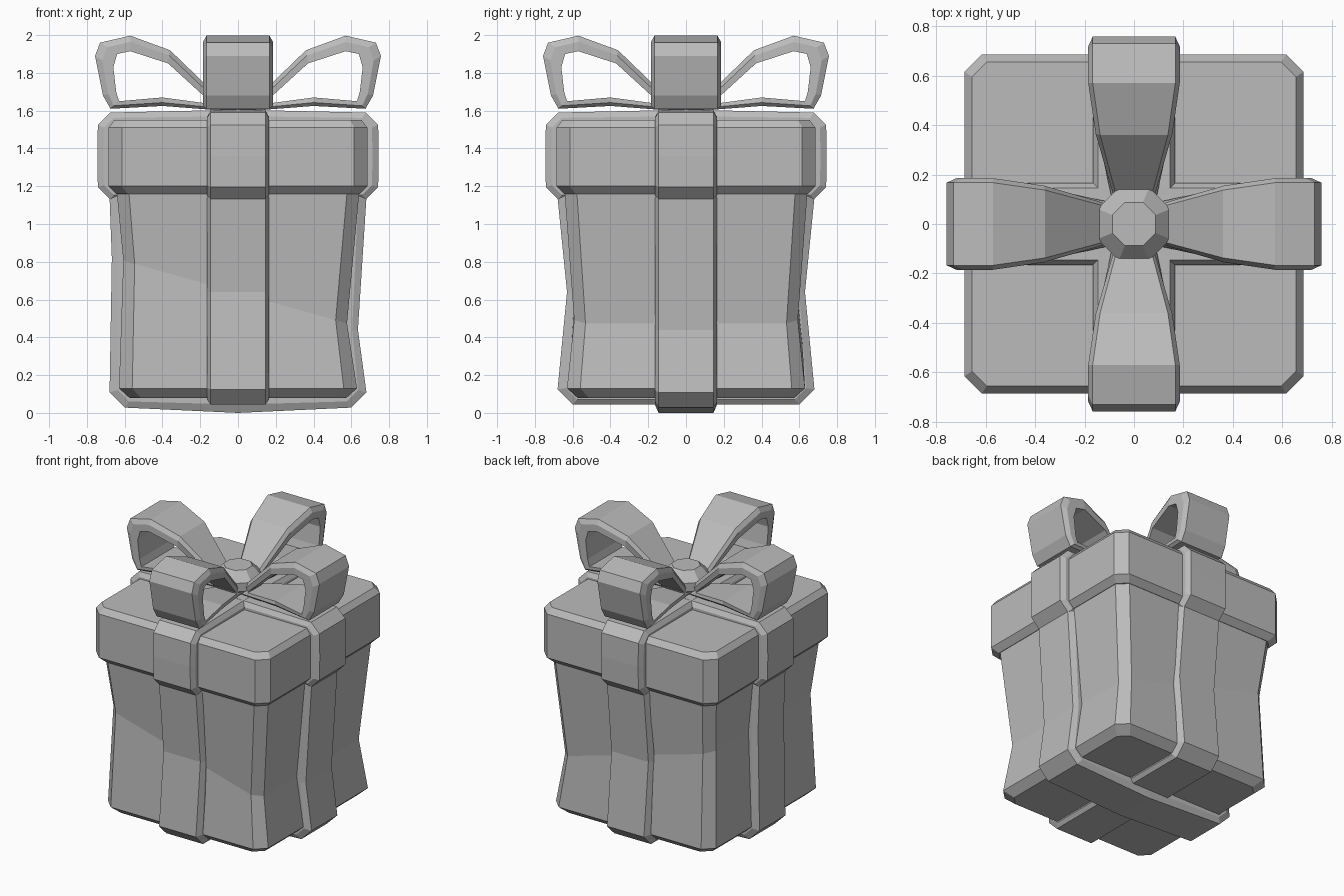
import bpy
import bmesh
from math import cos, sin, pi, radians
from mathutils import Matrix, Vector

cube = bpy.data.objects.get("Cube")
if cube:
    bpy.data.objects.remove(cube, do_unlink=True)

grey = bpy.data.materials.new("plain_grey")
grey.use_nodes = True
COLOUR = (0.5, 0.5, 0.5, 1)
grey.diffuse_color = COLOUR
grey.node_tree.nodes["Principled BSDF"].inputs["Base Color"].default_value = COLOUR


def make_object(name, bm, turn=0):
    """Finish a mesh, turned about z by some degrees."""
    bmesh.ops.transform(bm, matrix=Matrix.Rotation(radians(turn), 4, 'Z'), verts=bm.verts)
    bmesh.ops.recalc_face_normals(bm, faces=bm.faces)
    mesh = bpy.data.meshes.new(name)
    bm.to_mesh(mesh)
    bm.free()
    mesh.materials.append(grey)
    obj = bpy.data.objects.new(name, mesh)
    bpy.context.collection.objects.link(obj)
    return obj


def bridge(bm, a, b):
    for i in range(len(a)):
        j = (i + 1) % len(a)
        bm.faces.new((a[i], a[j], b[j], b[i]))


def stack(name, rings):
    """Closed solid through a list of horizontal rings."""
    bm = bmesh.new()
    loops = [[bm.verts.new(p) for p in ring] for ring in rings]
    for a, b in zip(loops, loops[1:]):
        bridge(bm, a, b)
    bm.faces.new(loops[0])
    bm.faces.new(loops[-1])
    return make_object(name, bm)


def square(half, z, cut, tilt=0, shift=0):
    """Square ring with cut corners, optionally tilted along x."""
    h, k = half, half - cut
    corners = [(h, -k), (h, k), (k, h), (-k, h), (-h, k), (-h, -k), (-k, -h), (k, -h)]
    return [Vector((x + shift, y, z + tilt * x)) for x, y in corners]


def tape(name, outer, inner, widths, turn=0, bevel=0.02):
    """Closed band in the xz plane with bevelled outer edges."""
    bm = bmesh.new()
    sections = []
    for (ox, oz), (ix, iz), w in zip(outer, inner, widths):
        mx, mz = ox + (ix - ox) * 0.4, oz + (iz - oz) * 0.4
        profile = [(ox, w - bevel, oz), (mx, w, mz), (ix, w, iz),
                   (ix, -w, iz), (mx, -w, mz), (ox, -w + bevel, oz)]
        sections.append([bm.verts.new(p) for p in profile])
    for i, section in enumerate(sections):
        bridge(bm, section, sections[(i + 1) % len(sections)])
    return make_object(name, bm, turn)


def wrap(half, low, high, cut, left, right, sag=0.0, crown=0.0):
    """Outline of a ribbon around a box, with a waist point on each side."""
    k = half - cut
    return [(0, low - sag), (k, low), (half, low + cut), right, (half, high - cut),
            (k, high), (0, high + crown), (-k, high), (-half, high - cut), left,
            (-half, low + cut), (-k, low)]


# Box with a slanted, pinched waist
stack("box_body", [
    square(0.575, 0.08, 0.06),
    square(0.63, 0.13, 0.07),
    square(0.592, 0.64, 0.06, tilt=-0.28, shift=-0.015),
    square(0.645, 1.2, 0.065)])

# Lid
stack("lid", [
    square(0.645, 1.16, 0.06),
    square(0.685, 1.2, 0.07),
    square(0.685, 1.51, 0.07),
    square(0.655, 1.55, 0.06)])

# Ribbons around the box and the lid, one for each direction
side_waists = ((-0.668, 0.82), (0.635, 0.44))
front_waists = ((-0.63, 0.64), (0.63, 0.64))
lid_waists = ((-0.745, 1.36), (0.745, 1.36))
for label, turn, low, sag, waists in (
        ("side", 0, 0.028, 0.028, side_waists),
        ("front", 90, 0.045, 0, front_waists)):
    outer = wrap(0.68, low, 1.22, 0.08, *waists, sag=sag)
    inner = wrap(0.57, 0.11, 1.17, 0.03, *[(x * 0.88, z) for x, z in waists])
    tape(label + "_box_ribbon", outer, inner, [0.165] * len(outer), turn)
    outer = wrap(0.742, 1.13, 1.59, 0.065, *lid_waists, crown=0.015)
    inner = wrap(0.66, 1.19, 1.52, 0.03, *[(x * 0.89, z) for x, z in lid_waists])
    tape(label + "_lid_ribbon", outer, inner, [0.165] * len(outer), turn)

# Four bow loops
loop_outer = [(0.08, 1.65), (0.36, 1.92), (0.57, 1.997), (0.73, 1.96), (0.757, 1.89),
              (0.715, 1.68), (0.675, 1.61), (0.4, 1.625), (0.08, 1.6)]
loop_inner = [(0.14, 1.64), (0.37, 1.85), (0.57, 1.915), (0.64, 1.9), (0.66, 1.83),
              (0.645, 1.7), (0.63, 1.65), (0.4, 1.67), (0.14, 1.635)]
loop_widths = [0.08, 0.155, 0.185, 0.185, 0.185, 0.185, 0.185, 0.155, 0.09]
for label, turn in (("left", 0), ("back", 90), ("right", 180), ("front", 270)):
    tape(label + "_bow_loop", loop_outer, loop_inner, loop_widths, turn, bevel=0.018)

# Faceted knot
stack("bow_knot", [
    [Vector((r * cos((i + 0.5) * pi / 4), r * sin((i + 0.5) * pi / 4), z)) for i in range(8)]
    for r, z in ((0.1, 1.58), (0.16, 1.64), (0.16, 1.7), (0.095, 1.765))])
